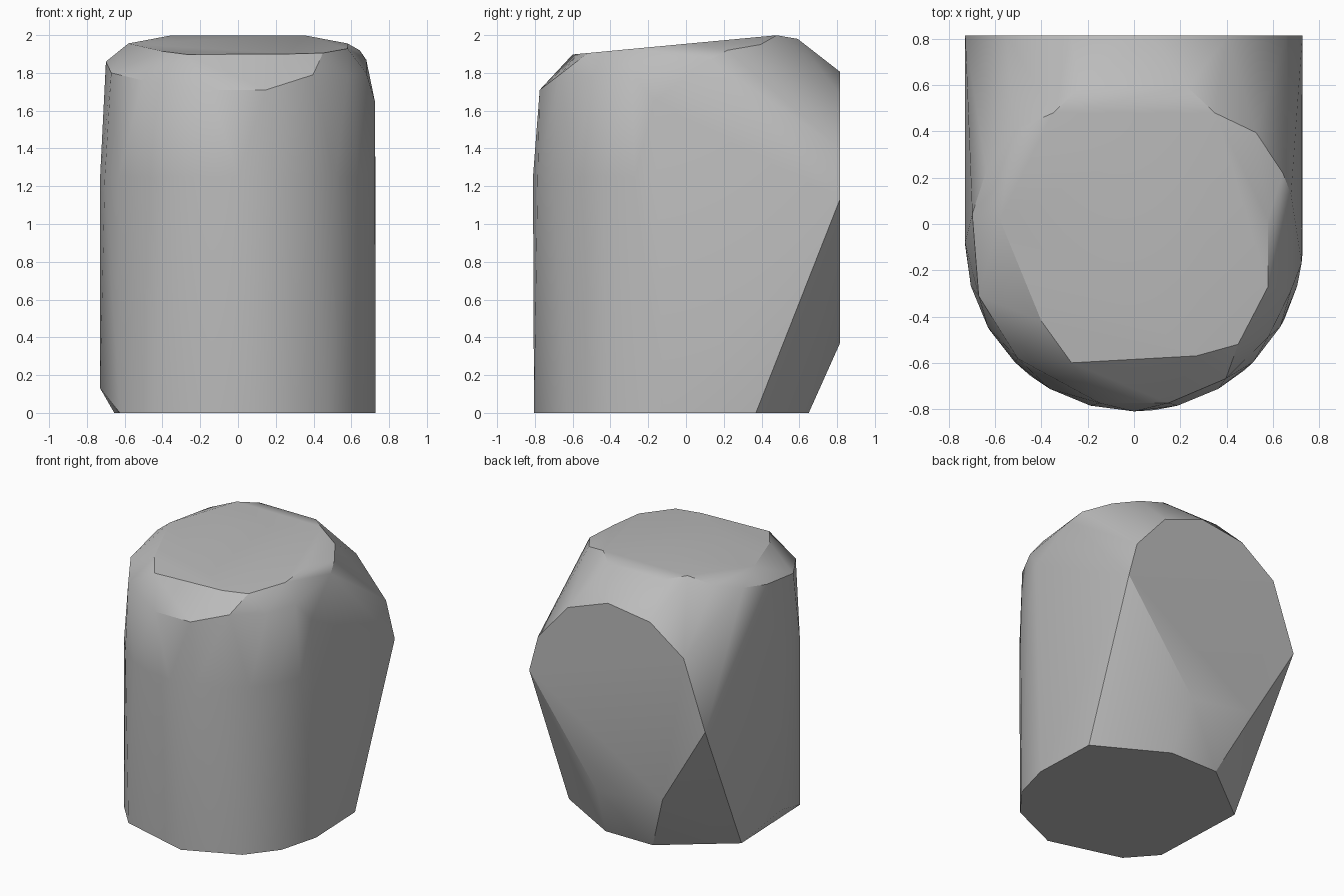
import bpy, bmesh
from math import radians, sin, cos
from mathutils import Vector

cube = bpy.data.objects.get("Cube")
if cube:
    bpy.data.objects.remove(cube, do_unlink=True)

RADIUS = 0.73      # shared by the upright body and the rear mouth
BODY_Y = -0.08     # axis of the upright body
MOUTH_Z = 1.08     # axis of the rear mouth
BACK_Y = 0.815


def grey_material():
    mat = bpy.data.materials.new("plain grey")
    color = (0.5, 0.5, 0.5, 1)
    mat.use_nodes = True
    mat.diffuse_color = color
    mat.node_tree.nodes["Principled BSDF"].inputs["Base Color"].default_value = color
    return mat


def body_point(angle, z, radius=RADIUS):
    """Point around the upright axis, angle measured from +x."""
    a = radians(angle)
    return Vector((radius * cos(a), BODY_Y + radius * sin(a), z))


def mouth_point(angle):
    """Point around the rear mouth, angle measured from +x towards +z."""
    a = radians(angle)
    return Vector((RADIUS * cos(a), BACK_Y, MOUTH_Z + RADIUS * sin(a)))


def top_point(x, y):
    """Point on the gently tilted top plane."""
    return Vector((x, y, 1.954 + 0.094 * y))


points = []

# Rear mouth: flat upright polygon
points += [mouth_point(a) for a in (4, 26, 56, 84, 112, 139, 182, 239, 283)]

# Foot: rounded front edge, cut back at the rear
points += [body_point(a, 0) for a in (-3, -27, -49, -83, 232, 211)]
points += [Vector((x, y, 0)) for x, y in
           ((0.71, 0.37), (0.21, 0.65), (-0.18, 0.65), (-0.655, 0.28))]
points.append(body_point(181, 0.13))

# Body wall: fullest line of the rounded front
points += [body_point(a, 1.25) for a in range(180, 361, 15)]
points.append(body_point(-7, 1.65))

# Shoulder: uneven rim that climbs towards the back
shoulder = ((258, 1.71), (282, 1.71), (225, 1.76), (199, 1.8), (304, 1.79),
            (325, 1.78), (343, 1.8), (17, 1.87), (170, 1.86), (154, 1.89),
            (137, 1.94), (25, 1.92), (42, 1.95), (71, 1.98), (109, 1.98))
points += [body_point(a, z, 0.71) for a, z in shoulder]

# Top plate
points += [top_point(x, y) for x, y in
           ((0.35, 0.48), (-0.35, 0.48), (0.58, 0.02), (-0.58, 0.02),
            (0.58, -0.27), (-0.4, -0.42), (0.45, -0.52), (0.27, -0.57),
            (-0.27, -0.6))]

# Wrap everything in one closed convex shell
bm = bmesh.new()
for p in points:
    bm.verts.new(p)
hull = bmesh.ops.convex_hull(bm, input=bm.verts)
loose = {g for g in hull["geom_interior"] + hull["geom_unused"]
         if isinstance(g, bmesh.types.BMVert)}
bmesh.ops.delete(bm, geom=list(loose), context="VERTS")
bmesh.ops.dissolve_limit(bm, angle_limit=radians(1), verts=bm.verts, edges=bm.edges)
bmesh.ops.recalc_face_normals(bm, faces=bm.faces)

mesh = bpy.data.meshes.new("elbow_shell")
bm.to_mesh(mesh)
bm.free()
mesh.materials.append(grey_material())
shell = bpy.data.objects.new("elbow_shell", mesh)
bpy.context.collection.objects.link(shell)

# Smooth the rounded walls, keep the cut edges crisp
bpy.ops.object.select_all(action="DESELECT")
shell.select_set(True)
bpy.context.view_layer.objects.active = shell
bpy.ops.object.shade_smooth_by_angle(angle=radians(30))
